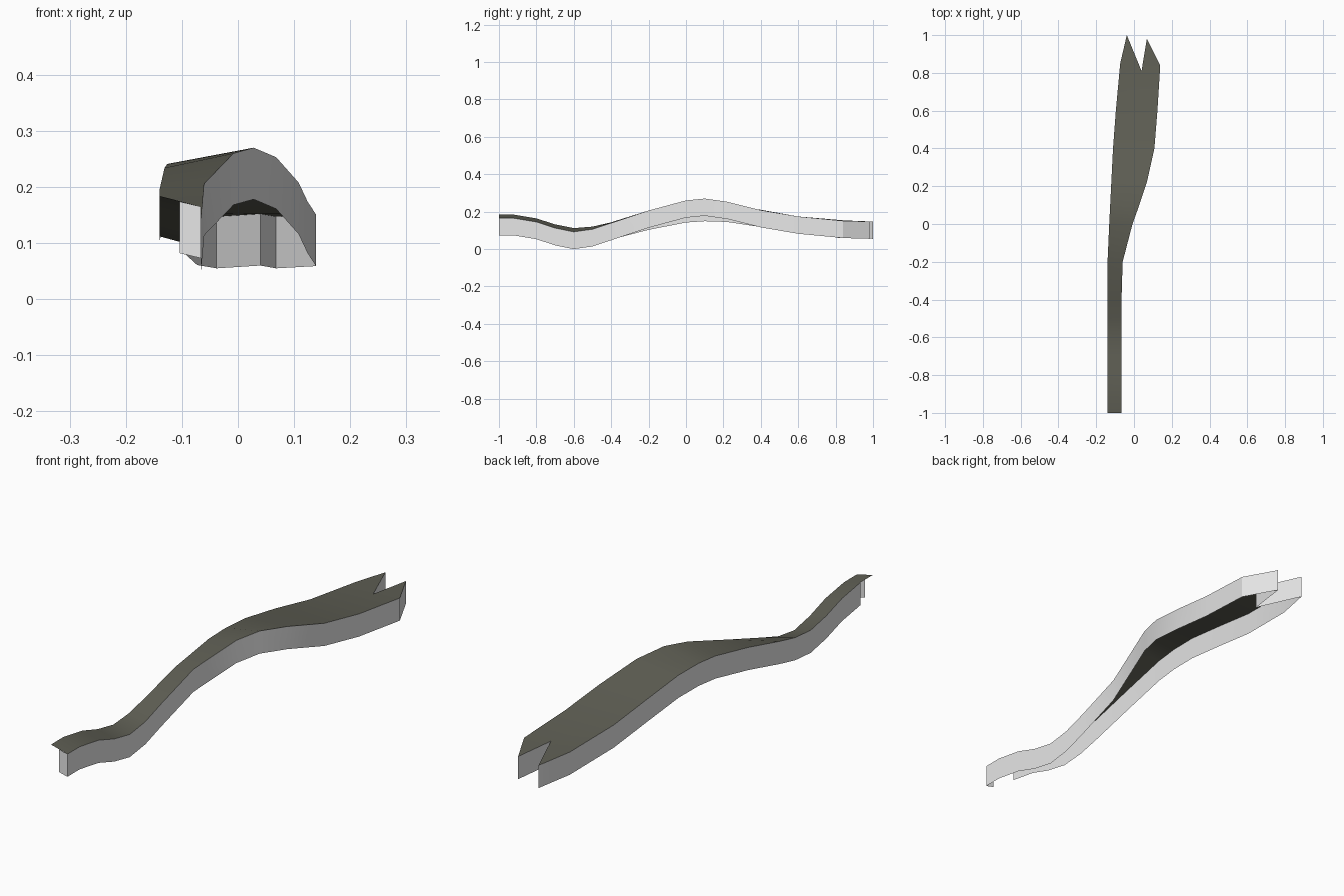
import bpy, math

if "Cube" in bpy.data.objects:
    bpy.data.objects.remove(bpy.data.objects["Cube"])

def material(name, rgb):
    m = bpy.data.materials.new(name)
    m.diffuse_color = (*rgb, 1)
    m.use_nodes = True
    m.node_tree.nodes["Principled BSDF"].inputs["Base Color"].default_value = m.diffuse_color
    return m

def build(name, verts, faces, mat):
    me = bpy.data.meshes.new(name)
    me.from_pydata(verts, [], faces)
    me.materials.append(mat)
    ob = bpy.data.objects.new(name, me)
    bpy.context.collection.objects.link(ob)
    bpy.context.view_layer.objects.active = ob
    ob.select_set(True)
    bpy.ops.object.shade_smooth_by_angle(angle=math.radians(30))
    ob.select_set(False)
    return ob

deck_mat = material("dark olive grey", (0.115, 0.115, 0.09))
wall_mat = material("light grey", (0.8, 0.8, 0.8))

# Cross stations: y, left x, left z, right x, right z
stations = [
    (-1.00, -.14, .184, -.066, .165),
    (-0.92, -.14, .184, -.066, .165),
    (-0.80, -.14, .164, -.066, .145),
    (-0.70, -.14, .132, -.066, .112),
    (-0.60, -.14, .112, -.066, .092),
    (-0.50, -.14, .120, -.066, .106),
    (-0.40, -.14, .143, -.066, .139),
    (-0.20, -.14, .195, -.060, .206),
    (0.00, -.131, .234, -.008, .260),
    (0.10, -.126, .241, .028, .270),
    (0.22, -.120, .237, .068, .253),
    (0.40, -.111, .210, .108, .208),
    (0.60, -.096, .174, .124, .174),
]
left = [(s[1], s[0], s[2]) for s in stations] + [(-.073, .85, .153)]
right = [(s[3], s[0], s[4]) for s in stations] + [(.139, .84, .151)]
tip_l, notch, tip_r = (-.038, 1.0, .147), (.04, .81, .152), (.068, .98, .147)

# Top deck: strip between the edges, ending in a forked tail
n = len(left)
verts = left + right + [tip_l, notch, tip_r]
L, R = (lambda i: i), (lambda i: n + i)
tl, nt, tr = 2 * n, 2 * n + 1, 2 * n + 2
faces = [(L(i), R(i), R(i + 1), L(i + 1)) for i in range(n - 2)]
faces += [(L(n - 2), R(n - 2), nt), (L(n - 2), nt, L(n - 1)), (L(n - 1), nt, tl),
          (R(n - 2), R(n - 1), nt), (R(n - 1), tr, nt)]
build("top_deck", verts, faces, deck_mat)

# Side wall: half front cap, right side, fork, then back along the left side
depth = 0.092
chain = [(-.104, -1.0, .174)] + right + [tip_r, notch, tip_l] + left[:0:-1]
m = len(chain)
verts = chain + [(x, y, z - depth) for x, y, z in chain]
build("side_wall", verts, [(i, m + i, m + i + 1, i + 1) for i in range(m - 1)], wall_mat)
